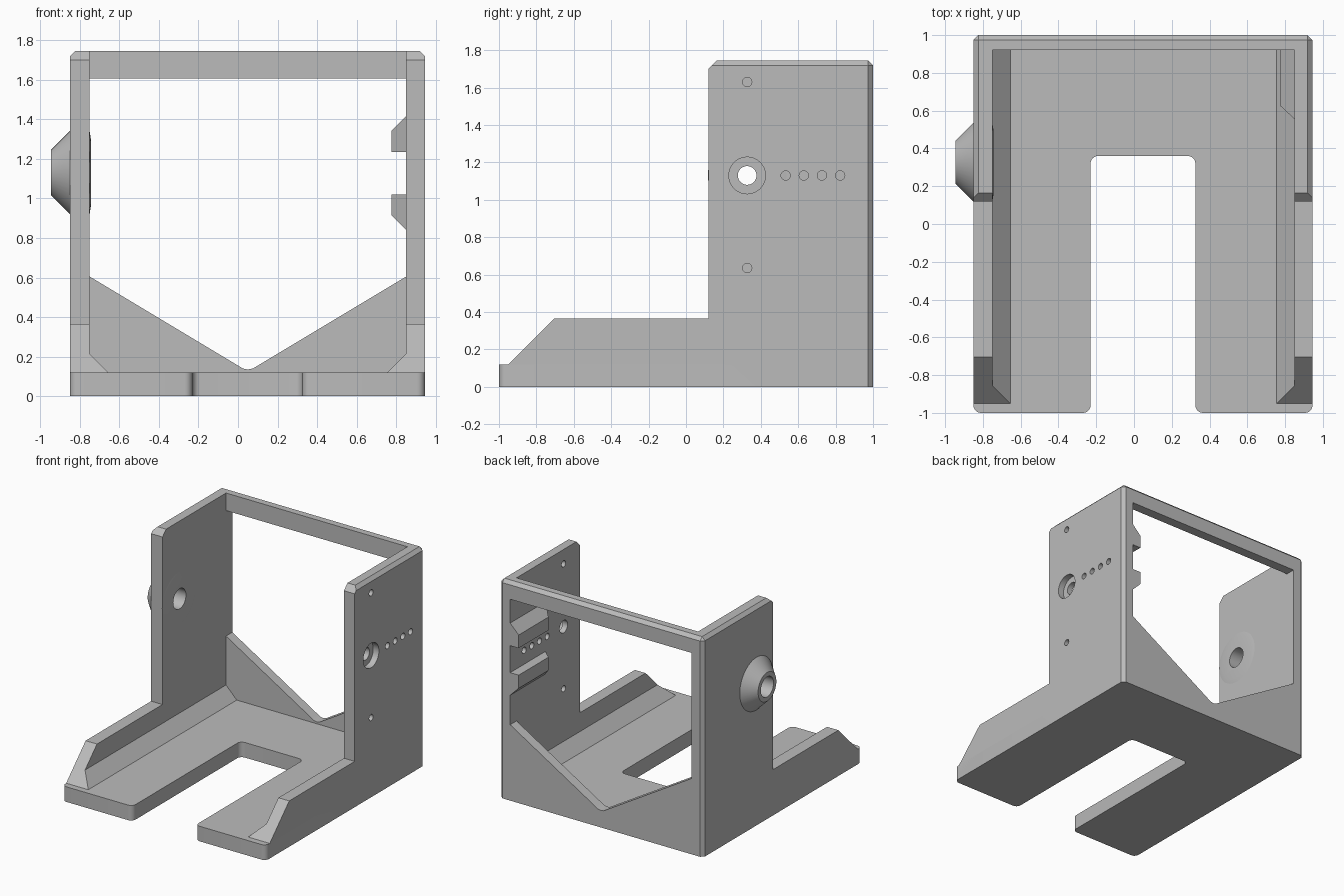
import bpy, bmesh, math
from mathutils import Matrix

if "Cube" in bpy.data.objects:
    bpy.data.objects.remove(bpy.data.objects["Cube"])

grey = bpy.data.materials.new("plain grey")
grey.use_nodes = True
grey.diffuse_color = (0.5, 0.5, 0.5, 1)
grey.node_tree.nodes["Principled BSDF"].inputs["Base Color"].default_value = (0.5, 0.5, 0.5, 1)

# Main dimensions: outer and inner wall planes, back plane, heights
XL, XR, IL, IR = -0.85, 0.945, -0.75, 0.85
BACK, INNER_BACK, BASE, TOP = 1.0, 0.92, 0.12, 1.745
HOLE_Y, HOLE_Z = 0.327, 1.13


def finish(name, bm):
    bmesh.ops.recalc_face_normals(bm, faces=bm.faces[:])
    mesh = bpy.data.meshes.new(name)
    bm.to_mesh(mesh)
    bm.free()
    mesh.materials.append(grey)
    ob = bpy.data.objects.new(name, mesh)
    bpy.context.collection.objects.link(ob)
    return ob


def prism(name, pts, axis, lo, hi, move=None):
    """Extrude a 2D outline along an axis; move may reshape each vertex."""
    place = {"x": lambda a, b, t: (t, a, b),
             "y": lambda a, b, t: (a, t, b),
             "z": lambda a, b, t: (a, b, t)}[axis]
    bm = bmesh.new()
    rings = [[bm.verts.new(place(a, b, t)) for a, b in pts] for t in (lo, hi)]
    bm.faces.new(rings[0])
    bm.faces.new(rings[1])
    n = len(pts)
    for i in range(n):
        j = (i + 1) % n
        bm.faces.new((rings[0][i], rings[0][j], rings[1][j], rings[1][i]))
    if move:
        for v in bm.verts:
            move(v.co)
    return finish(name, bm)


def cone(name, x0, x1, r0, r1, y=HOLE_Y, z=HOLE_Z, sides=48):
    """Frustum lying along x, radius r0 at x0 and r1 at x1."""
    bm = bmesh.new()
    mat = Matrix.Translation(((x0 + x1) / 2, y, z)) @ Matrix.Rotation(math.pi / 2, 4, "Y")
    bmesh.ops.create_cone(bm, cap_ends=True, segments=sides, radius1=r0, radius2=r1,
                          depth=x1 - x0, matrix=mat)
    return finish(name, bm)


def boolean(ob, tool, operation="DIFFERENCE"):
    mod = ob.modifiers.new("cut", "BOOLEAN")
    mod.operation, mod.solver, mod.object = operation, "EXACT", tool
    with bpy.context.temp_override(object=ob, active_object=ob, selected_objects=[ob]):
        bpy.ops.object.modifier_apply(modifier=mod.name)


def remove(*tools):
    for t in tools:
        bpy.data.objects.remove(t)


def round_corner(cx, cy, start, r=0.04, turn=90, steps=6):
    return [(cx + r * math.cos(math.radians(start + turn * i / steps)),
             cy + r * math.sin(math.radians(start + turn * i / steps))) for i in range(steps + 1)]


# Base plate with a rounded slot open to the front
SL, SR, SB, R = -0.23, 0.325, 0.36, 0.04
outline = [(XR, BACK), (XL, BACK)]
outline += round_corner(XL + R, -1 + R, 180)
outline += round_corner(SL - R, -1 + R, 270)
outline += round_corner(SL + R, SB - R, 180, turn=-90)
outline += round_corner(SR - R, SB - R, 90, turn=-90)
outline += round_corner(SR + R, -1 + R, 180)
outline += round_corner(XR - R, -1 + R, 270)
base = prism("base_plate", outline, "z", 0, BASE)

# Side walls with a low front rail
side = [(-0.95, 0.06), (-0.95, BASE), (-0.705, 0.365), (0.12, 0.365), (0.12, 1.7),
        (0.165, TOP), (BACK, TOP), (BACK, 0.06)]
right_wall = prism("right_wall", side, "x", XL, IL)
left_wall = prism("left_wall", side, "x", IR, XR)

# Back frame with a V-shaped opening
frame = prism("back_frame", [(XL, 0), (XR, 0), (XR, TOP), (XL, TOP)], "y", INNER_BACK, BACK)
opening = prism("opening_cutter", [(IL, 1.605), (IL, 0.605), (0.0, 0.155), (0.025, 0.14), (0.05, 0.135),
                                   (0.075, 0.14), (0.1, 0.155), (IR, 0.605), (IR, 1.605)], "y", 0.8, 1.2)
boolean(frame, opening)

# Chamfer the outer top and back edges with a bevelled envelope
bm = bmesh.new()
bmesh.ops.create_cube(bm, size=1)
for v in bm.verts:
    v.co.x = XL if v.co.x < 0 else XR
    v.co.y = -1.5 if v.co.y < 0 else BACK
    v.co.z = -0.5 if v.co.z < 0 else TOP
edges = []
for e in bm.edges:
    a, b = e.verts[0].co, e.verts[1].co
    top = a.z > 0 and b.z > 0 and (a.y > 0 or b.y > 0)
    upright = a.y > 0 and b.y > 0 and abs(a.z - b.z) > 0.1
    if top or upright:
        edges.append(e)
bmesh.ops.bevel(bm, geom=edges, offset=0.026, segments=1, affect="EDGES")
envelope = finish("envelope_cutter", bm)
for ob in (base, right_wall, left_wall, frame):
    boolean(ob, envelope, "INTERSECT")
remove(opening, envelope)


# Sloped gussets between walls and base, following the rail's front slope
def slope_front(co):
    if co.y < 0:
        co.y = -1.07 + co.z


for name, x, s in (("right_gusset", IL, 1), ("left_gusset", IR, -1)):
    prism(name, [(x, BASE), (x + s * 0.095, BASE), (x, 0.215)], "y", -1, 0.925, slope_front)


# Two guide ribs inside the left wall, tapered at the front end
def taper_front(co):
    if co.y < 0.8:
        co.y = 0.625 - (co.x - 0.775) * 0.93


for name, zc, s in (("upper_rib", 1.235, 1), ("lower_rib", 1.02, -1)):
    prism(name, [(IR, zc), (0.775, zc), (0.775, zc + s * 0.105), (IR, zc + s * 0.18)],
          "y", 0.6, BACK, taper_front)

# Conical boss outside the right wall, shallow raised pad inside it
boss = cone("pivot_boss", -0.945, XL, 0.115, 0.21)
pad = cone("inner_pad", IL, -0.744, 0.21, 0.17)
bore = cone("bore_cutter", -1.2, -0.6, 0.08, 0.08)
for ob in (boss, pad, right_wall):
    boolean(ob, bore)
remove(bore)

# Left wall: stepped pivot hole, two pin holes and a row of four
cutters = [cone("through_cutter", 0.7, 1.1, 0.05, 0.05),
           cone("recess_cutter", 0.895, 1.1, 0.098, 0.098)]
pins = [(HOLE_Y, 1.63), (HOLE_Y, 0.635)] + [(0.533 + 0.097 * i, HOLE_Z) for i in range(4)]
cutters += [cone("pin_cutter", 0.7, 1.1, 0.025, 0.025, y, z, 20) for y, z in pins]
for c in cutters:
    boolean(left_wall, c)
remove(*cutters)

# Smooth round surfaces, keep hard edges
bpy.ops.object.select_all(action="DESELECT")
for ob in bpy.context.collection.objects:
    if ob.type == "MESH" and grey.name in ob.data.materials:
        ob.select_set(True)
        bpy.context.view_layer.objects.active = ob
bpy.ops.object.shade_smooth_by_angle(angle=math.radians(25))
